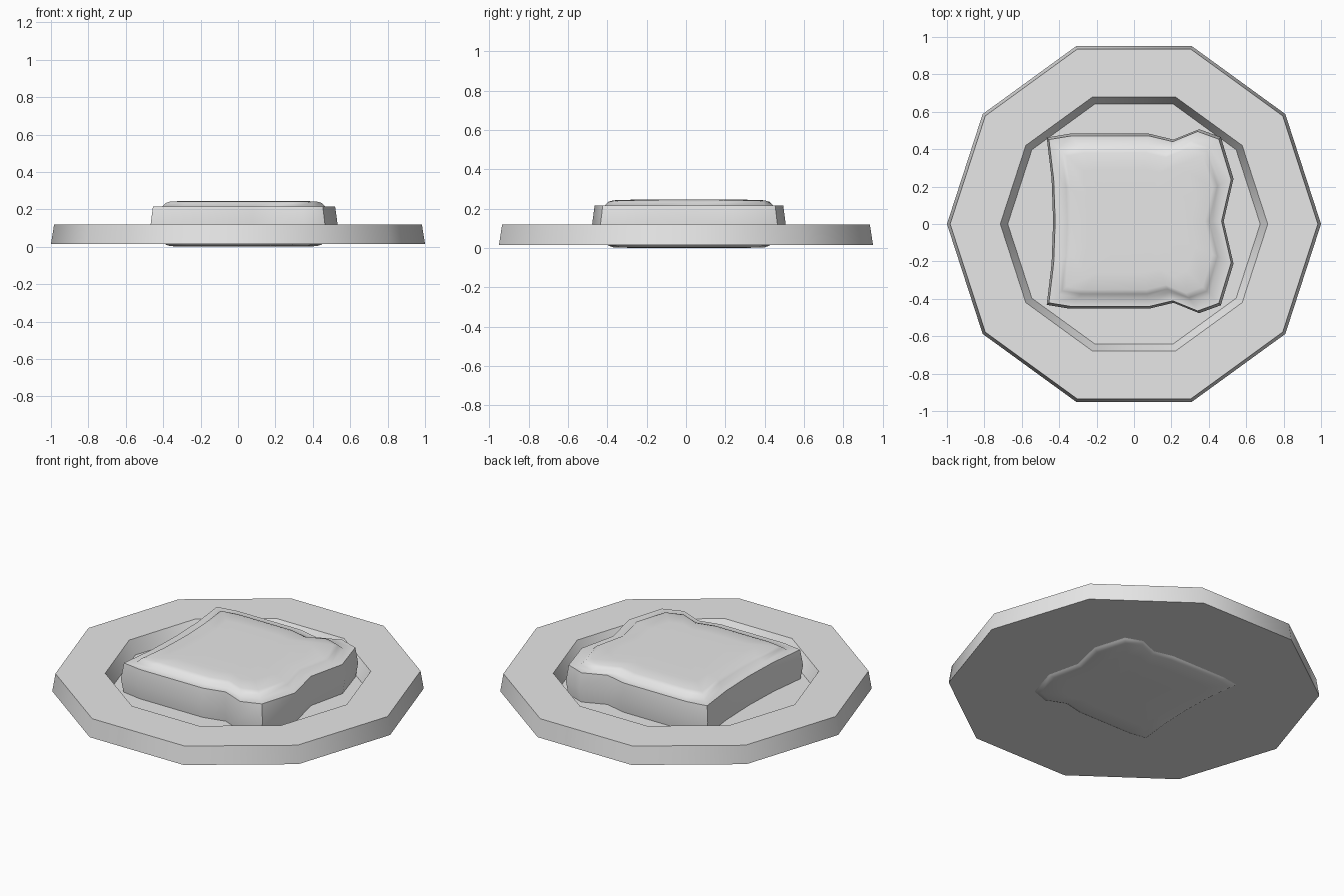
import bpy, bmesh, math

if "Cube" in bpy.data.objects:
    bpy.data.objects.remove(bpy.data.objects["Cube"])

mat = bpy.data.materials.new("light grey")
mat.diffuse_color = (0.8, 0.8, 0.8, 1)
mat.use_nodes = True
mat.node_tree.nodes["Principled BSDF"].inputs["Base Color"].default_value = mat.diffuse_color


def loft(name, rings, angle):
    """Skin closed rings of points, cap both ends, smooth below the angle."""
    bm = bmesh.new()
    loops = [[bm.verts.new(p) for p in ring] for ring in rings]
    n = len(loops[0])
    for a, b in zip(loops, loops[1:]):
        for i in range(n):
            j = (i + 1) % n
            bm.faces.new((a[i], a[j], b[j], b[i]))
    caps = [bm.faces.new(loops[0][::-1]), bm.faces.new(loops[-1])]
    bmesh.ops.triangulate(bm, faces=caps)
    bmesh.ops.recalc_face_normals(bm, faces=bm.faces)
    me = bpy.data.meshes.new(name)
    bm.to_mesh(me)
    bm.free()
    ob = bpy.data.objects.new(name, me)
    bpy.context.collection.objects.link(ob)
    me.materials.append(mat)
    bpy.ops.object.select_all(action='DESELECT')
    ob.select_set(True)
    bpy.context.view_layer.objects.active = ob
    bpy.ops.object.shade_smooth_by_angle(angle=math.radians(angle))
    return ob


# Ten-sided plate with a recessed middle: (radius, height)
def decagon(r, z):
    return [(r * math.cos(i * math.pi / 5), r * math.sin(i * math.pi / 5), z)
            for i in range(10)]


plate_profile = [(1.0, 0.015), (0.983, 0.12), (0.715, 0.12), (0.675, 0.042)]
loft("plate", [decagon(r, z) for r, z in plate_profile], 40)

# Bread slice outline: upper half, mirrored across its own centre line
CX, CY = 0.02, 0.015
half = [(0.475, 0.0), (0.527, 0.225), (0.46, 0.445), (0.345, 0.487),
        (0.21, 0.432), (0.08, 0.463), (-0.34, 0.463), (-0.462, 0.443),
        (-0.436, 0.225), (-0.428, 0.0)]
outline = half + [(x, -y) for x, y in half[-2:0:-1]]


def slice_ring(s, z):
    return [(CX + (x - CX) * s, CY + y * s, z) for x, y in outline]


# Crust band, ledge and pillow-like crumb, the same above and below
MID = 0.1225
upper = [(1.01, 0.0), (0.985, 0.0925), (0.88, 0.0925), (0.84, 0.112),
         (0.79, 0.1195), (0.6, 0.1225), (0.3, 0.1225)]
rings = [slice_ring(s, MID - h) for s, h in upper[:0:-1]]
rings += [slice_ring(s, MID + h) for s, h in upper]
loft("bread_slice", rings, 50)
